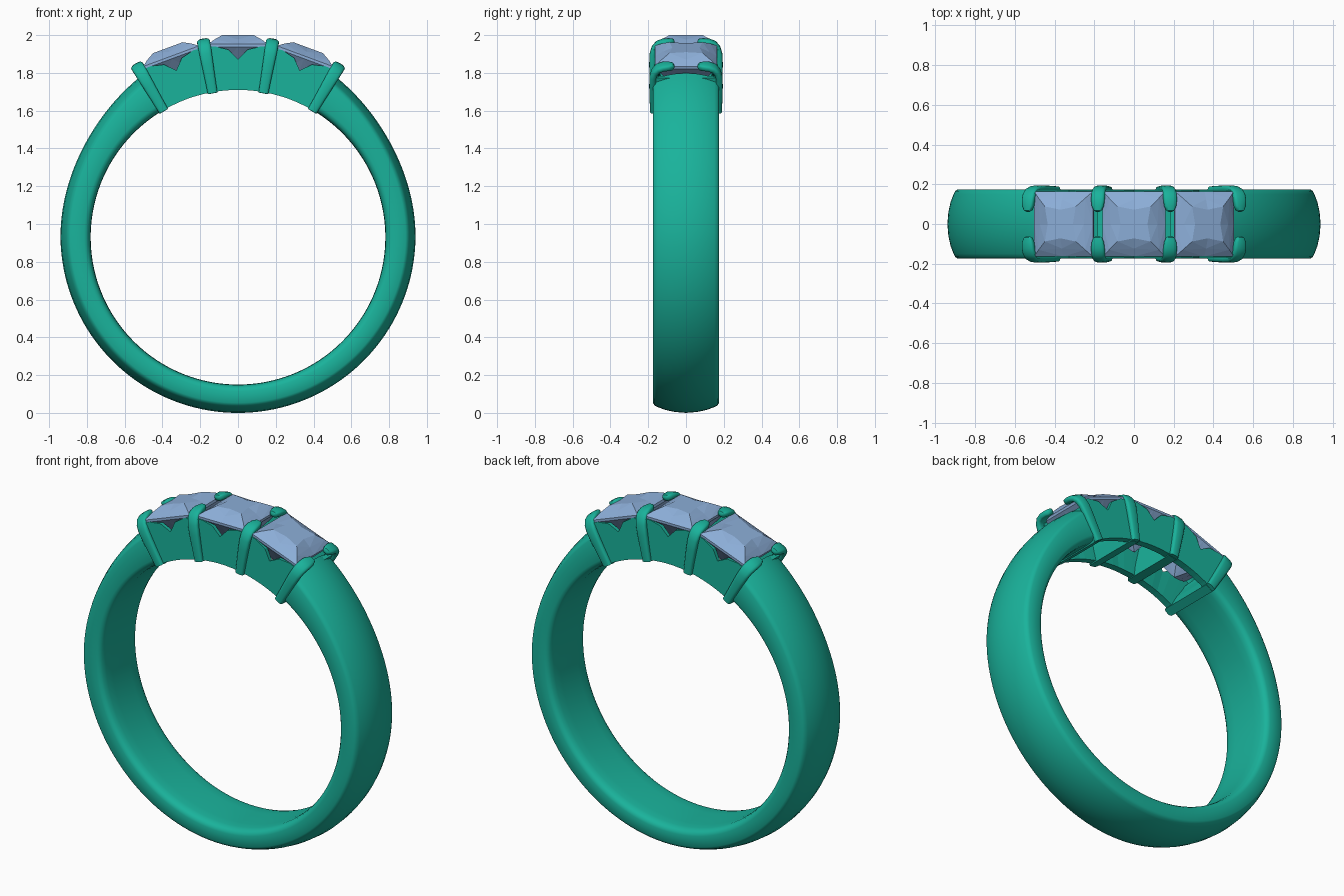
import bpy, bmesh, math
from mathutils import Matrix, Vector

if "Cube" in bpy.data.objects:
    bpy.data.objects.remove(bpy.data.objects["Cube"])

C = 0.93  # height of the finger hole centre


def material(name, col):
    m = bpy.data.materials.new(name)
    m.diffuse_color = col
    m.use_nodes = True
    m.node_tree.nodes["Principled BSDF"].inputs["Base Color"].default_value = m.diffuse_color
    return m


METAL = material("green_metal", (0.01, 0.45, 0.33, 1))
GEM = material("blue_gem", (0.26, 0.42, 0.68, 1))


def place(angle):
    return Matrix.Translation((0, 0, C)) @ Matrix.Rotation(math.radians(angle), 4, 'Y')


def finish(name, bm, mat, smooth=None, matrix=None):
    if matrix:
        bm.transform(matrix)
    bmesh.ops.recalc_face_normals(bm, faces=bm.faces)
    me = bpy.data.meshes.new(name)
    bm.to_mesh(me)
    bm.free()
    ob = bpy.data.objects.new(name, me)
    bpy.context.collection.objects.link(ob)
    me.materials.append(mat)
    if smooth:
        bpy.ops.object.select_all(action='DESELECT')
        ob.select_set(True)
        bpy.context.view_layer.objects.active = ob
        bpy.ops.object.shade_smooth_by_angle(angle=math.radians(smooth))
    return ob


def loft(rings):
    """Skin closed rings of equal count and cap both ends."""
    bm = bmesh.new()
    vs = [[bm.verts.new(p) for p in r] for r in rings]
    n = len(vs[0])
    for a, b in zip(vs, vs[1:]):
        for i in range(n):
            j = (i + 1) % n
            bm.faces.new((a[i], a[j], b[j], b[i]))
    bm.faces.new(vs[0])
    bm.faces.new(vs[-1])
    return bm


# Shank: domed comfort-fit section, thickening toward the setting
def outer_radius(a):
    c = math.cos(a)
    return 0.94 + 0.1 * c ** 3.8 if c > 0 else 0.94 + 0.01 * c


inner = [(0.175, 0.815), (0.169, 0.799), (0.155, 0.788), (0.13, 0.782), (0.08, 0.78)]
dome = [(0, 0), (0.06, 0.005), (0.11, 0.016), (0.15, 0.031), (0.166, 0.039), (0.175, 0.053)]
rings = []
for k in range(129):
    a = math.radians(29.5 + 301 * k / 128)
    ro = outer_radius(a)
    half = [(y, ro - d) for y, d in dome] + inner
    sec = half + [(-y, r) for y, r in reversed(half[1:])]
    rings.append([(r * math.sin(a), y, C + r * math.cos(a)) for y, r in sec])
finish("shank", loft(rings), METAL, 35)

# Claws: rounded bars up each side, curling over the stones
path = [(0.172, 0.775, 0.026), (0.175, 0.85, 0.028), (0.177, 0.93, 0.031), (0.175, 0.985, 0.033),
        (0.165, 1.018, 0.034), (0.147, 1.038, 0.035), (0.12, 1.048, 0.035), (0.09, 1.05, 0.031),
        (0.07, 1.049, 0.022), (0.062, 1.047, 0.009)]


def claw_mesh(side):
    rings = []
    for i, (y, r, w) in enumerate(path):
        p, q = path[max(i - 1, 0)], path[min(i + 1, len(path) - 1)]
        d = Vector((q[0] - p[0], q[1] - p[1])).normalized()
        nrm = Vector((d.y, -d.x))  # outward
        th = min(0.018, w * 0.8)
        ring = []
        for k in range(16):
            t = 2 * math.pi * k / 16
            c, s = math.cos(t), math.sin(t)
            u = math.copysign(abs(c) ** 0.65, c) * w
            v = math.copysign(abs(s) ** 0.65, s) * th
            ring.append((u, side * (y + nrm.x * v), r + nrm.y * v))
        rings.append(ring)
    return loft(rings)


# Claws and cross bridges at the four stations
for i, a in enumerate((-30.5, -10, 10, 30.5)):
    for side, nm in ((-1, "front"), (1, "back")):
        finish(f"{nm}_claw_{i + 1}", claw_mesh(side), METAL, 50, place(a))
    section = [(-0.026, 0.773), (0.026, 0.773), (0.026, 0.85), (0.012, 0.985),
               (-0.012, 0.985), (-0.026, 0.85)]
    finish(f"bridge_{i + 1}", loft([[(x, y, r) for x, r in section] for y in (-0.165, 0.165)]),
           METAL, None, place(a))

# Gallery walls: curved lower edge, V notch under each stone
top = [(-0.18, 1.005), (-0.12, 1.01), (-0.05, 0.993), (0, 0.942), (0.05, 0.993), (0.12, 1.01), (0.18, 1.005)]


def wall(side):
    rings = []
    for x, r in top:
        g = x * 0.78  # lower edge narrows toward the finger hole
        lo = math.sqrt(0.78 ** 2 - g * g)
        rings.append([(g, side * 0.17, lo), (x, side * 0.17, r),
                      (x, side * 0.148, r), (g, side * 0.128, lo)])
    return loft(rings)


# Square faceted stone
def stone():
    def ring(hx, hy, z, mid=1.0):
        return [(hx, hy, z), (0, hy * mid, z), (-hx, hy, z), (-hx * mid, 0, z),
                (-hx, -hy, z), (0, -hy * mid, z), (hx, -hy, z), (hx * mid, 0, z)]
    bm = loft([ring(0.004, 0.004, 0.82), ring(0.085, 0.088, 0.915, 1.05),
               ring(0.158, 0.164, 1.008), ring(0.158, 0.164, 1.022),
               ring(0.125, 0.13, 1.047, 0.95), ring(0.083, 0.088, 1.07, 0.82)])
    bmesh.ops.triangulate(bm, faces=[f for f in bm.faces if len(f.verts) == 4])
    return bm


for a, nm in ((-20.3, "left"), (0, "centre"), (20.3, "right")):
    finish(f"{nm}_stone", stone(), GEM, None, place(a))
    for side, s in ((-1, "front"), (1, "back")):
        finish(f"{nm}_{s}_gallery_wall", wall(side), METAL, None, place(a))
